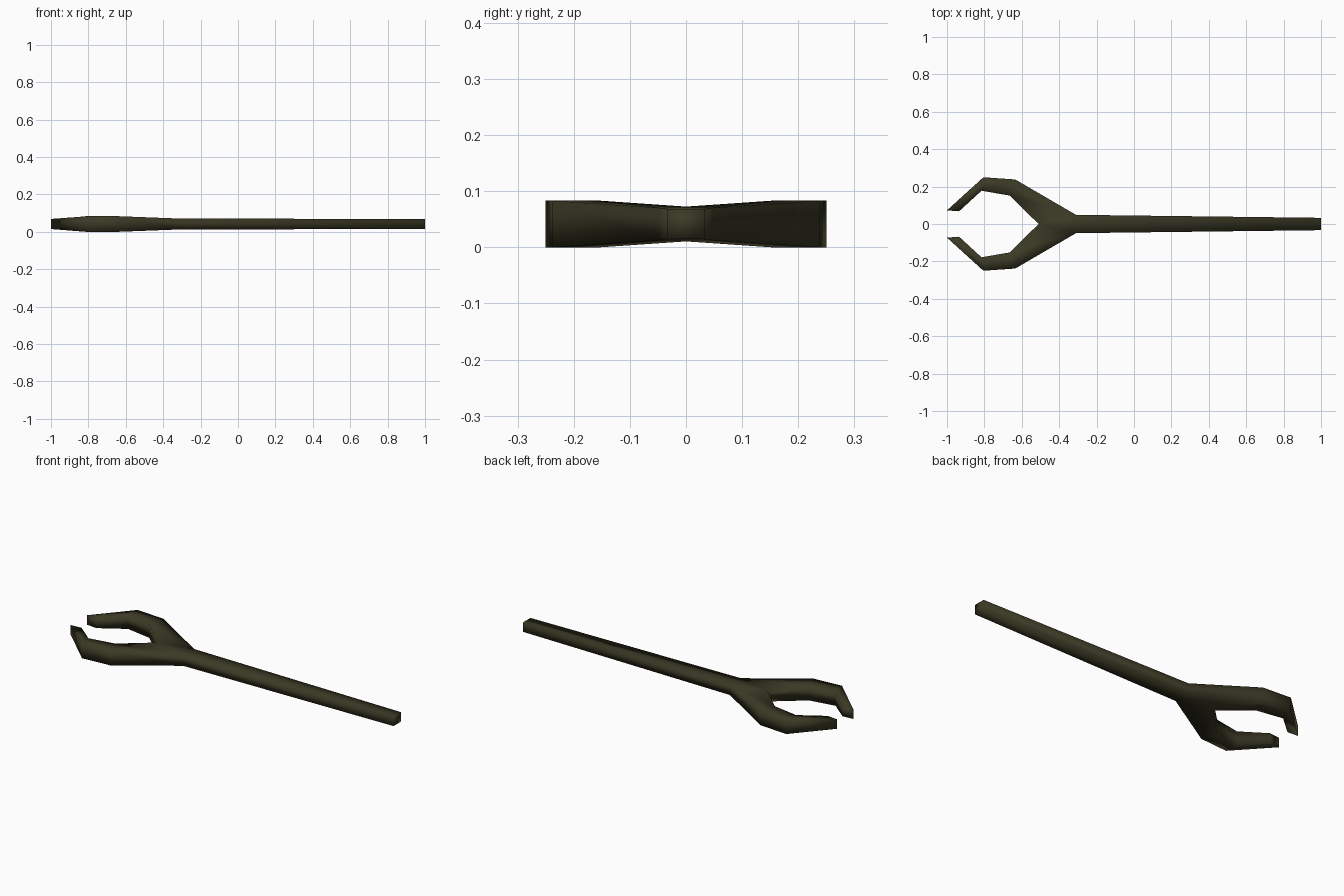
import bpy, bmesh

if "Cube" in bpy.data.objects:
    bpy.data.objects.remove(bpy.data.objects["Cube"])

MID = 0.0415  # height of the centre plane

olive = bpy.data.materials.new("dark olive")
olive.diffuse_color = (0.043, 0.040, 0.018, 1)
olive.use_nodes = True
olive.node_tree.nodes["Principled BSDF"].inputs["Base Color"].default_value = olive.diffuse_color

bm = bmesh.new()


def post(x, y, half):
    """Upright pair of points (bottom, top) at one outline corner."""
    return [bm.verts.new((x, y, MID - half)), bm.verts.new((x, y, MID + half))]


def wall(a, b):
    bm.faces.new((a[0], b[0], b[1], a[1]))


def caps(posts):
    bm.faces.new([p[1] for p in posts])
    bm.faces.new([p[0] for p in reversed(posts)])


# straight tapering handle
end = {s: post(1.0, s * 0.033, 0.027) for s in (1, -1)}
neck = {s: post(-0.31, s * 0.049, 0.029) for s in (1, -1)}
crotch = post(-0.51, 0, 0.031)
caps([end[-1], end[1], neck[1], neck[-1]])
wall(end[-1], end[1])
caps([neck[-1], neck[1], crotch])

# two bent claw arms: outer x, y, inner x, y, half height
ARM = [(-0.635, 0.238, -0.665, 0.152, 0.0415),
       (-0.805, 0.250, -0.815, 0.178, 0.0415),
       (-1.0, 0.073, -0.935, 0.068, 0.027)]
for s in (1, -1):
    wall(end[s], neck[s])
    outer, inner = neck[s], crotch
    for ox, oy, ix, iy, h in ARM:
        o, i = post(ox, s * oy, h), post(ix, s * iy, h)
        caps([outer, o, i, inner])
        wall(outer, o)
        wall(inner, i)
        outer, inner = o, i
    wall(outer, inner)

bmesh.ops.recalc_face_normals(bm, faces=bm.faces)
for f in bm.faces:
    f.smooth = True
mesh = bpy.data.meshes.new("claw_staff")
bm.to_mesh(mesh)
bm.free()
mesh.materials.append(olive)
bpy.context.collection.objects.link(bpy.data.objects.new("claw_staff", mesh))
